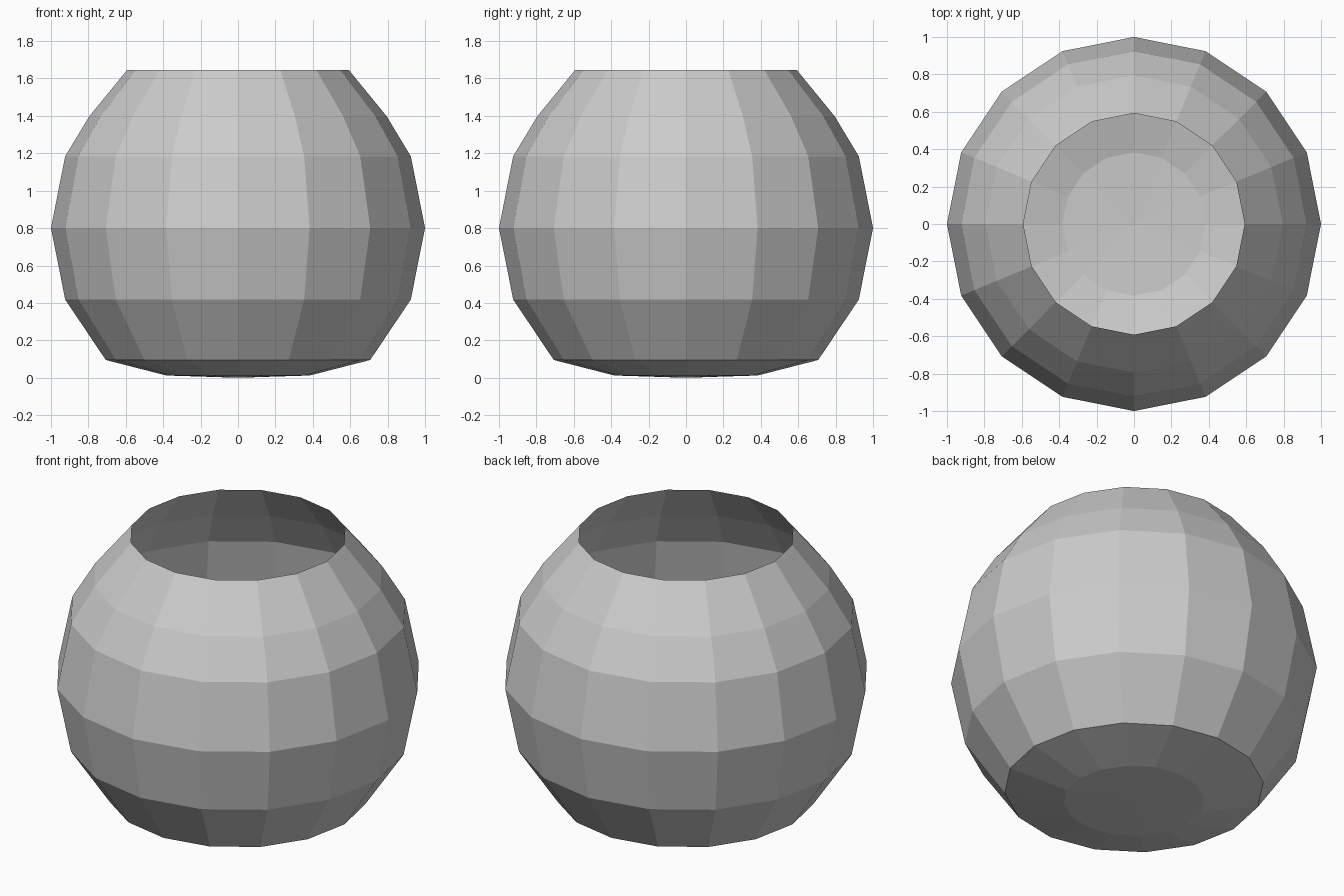
import bpy, bmesh, math

if "Cube" in bpy.data.objects:
    bpy.data.objects.remove(bpy.data.objects["Cube"])

SIDES = 16
# (radius, height) from the underside up to the open rim
PROFILE = [(0.383, 0.012), (0.707, 0.095), (0.924, 0.418), (1.0, 0.801),
           (0.924, 1.184), (0.795, 1.398), (0.592, 1.646)]

bm = bmesh.new()


def ring(radius, z):
    return [bm.verts.new((radius * math.cos(math.tau * i / SIDES),
                          radius * math.sin(math.tau * i / SIDES), z))
            for i in range(SIDES)]


# Shallow pointed base
rings = [ring(r, z) for r, z in PROFILE]
centre = bm.verts.new((0, 0, 0))
for i in range(SIDES):
    bm.faces.new((centre, rings[0][(i + 1) % SIDES], rings[0][i]))

# Rounded single-skin wall, open at the top
for low, high in zip(rings, rings[1:]):
    for i in range(SIDES):
        j = (i + 1) % SIDES
        bm.faces.new((low[i], low[j], high[j], high[i]))

mesh = bpy.data.meshes.new("round_bowl")
bm.to_mesh(mesh)
bm.free()
bpy.context.collection.objects.link(bpy.data.objects.new("round_bowl", mesh))
